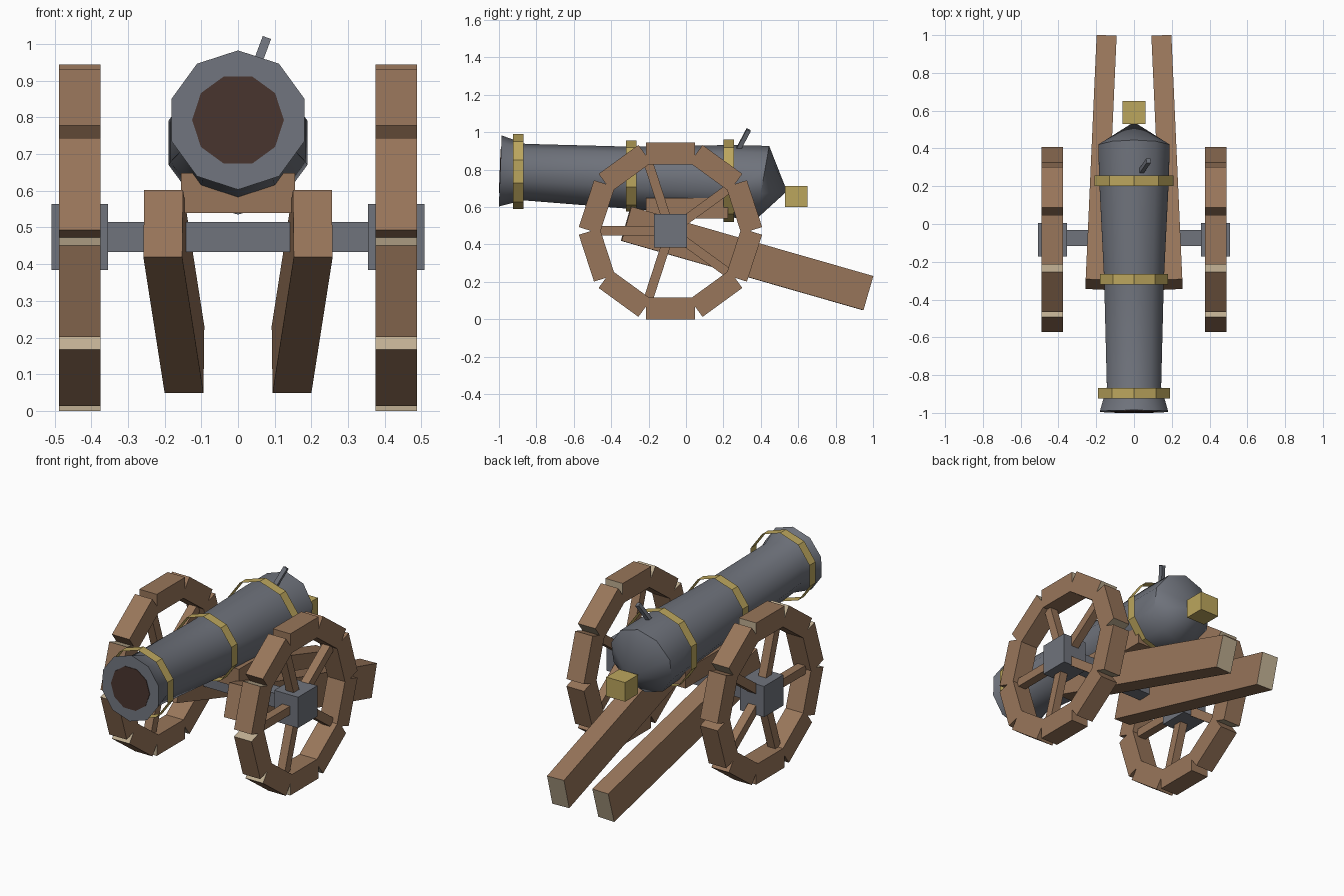
import bpy, bmesh, math
from mathutils import Vector, Matrix

if "Cube" in bpy.data.objects:
    bpy.data.objects.remove(bpy.data.objects["Cube"])


def material(name, rgb):
    m = bpy.data.materials.new(name)
    m.diffuse_color = (*rgb, 1)
    m.use_nodes = True
    m.node_tree.nodes["Principled BSDF"].inputs["Base Color"].default_value = m.diffuse_color
    return m


WOOD = material("brown wood", (0.315, 0.18, 0.103))
END = material("pale end grain", (0.53, 0.43, 0.29))
IRON = material("grey iron", (0.16, 0.172, 0.202))
GOLD = material("gold", (0.50, 0.38, 0.11))
BORE = material("dark bore", (0.064, 0.034, 0.027))


def finish(bm, name, *mats, recalc=True):
    if recalc:
        bmesh.ops.recalc_face_normals(bm, faces=bm.faces)
    me = bpy.data.meshes.new(name)
    bm.to_mesh(me)
    bm.free()
    for m in mats:
        me.materials.append(m)
    ob = bpy.data.objects.new(name, me)
    bpy.context.collection.objects.link(ob)
    return ob


def add_box(bm, centre, dims, axes=((1, 0, 0), (0, 1, 0), (0, 0, 1)), pale_end=False):
    """Box with given local axes; optionally the +local-y end gets material 1."""
    rot = Matrix([Vector(a) for a in axes]).transposed().to_4x4()
    geo = bmesh.ops.create_cube(bm, size=1)
    for v in geo["verts"]:
        v.co = Vector(centre) + rot @ Vector([c * d for c, d in zip(v.co, dims)])
    if pale_end:
        end = Vector(axes[1]).normalized()
        bm.normal_update()
        for f in {f for v in geo["verts"] for f in v.link_faces}:
            if f.normal.dot(end) > 0.9:
                f.material_index = 1


def box(name, lo, hi, mat):
    bm = bmesh.new()
    lo, hi = Vector(lo), Vector(hi)
    add_box(bm, (lo + hi) / 2, hi - lo)
    return finish(bm, name, mat)


def ring(bm, y, z, r, tilt=0.0, turn=0.5, n=10):
    """Ten-sided ring facing y; tilt leans its top backwards."""
    out = []
    for i in range(n):
        a = math.pi / 2 + 2 * math.pi * (i + turn - 0.5) / n
        s = r * math.sin(a)
        out.append(bm.verts.new((r * math.cos(a), y + s * math.sin(tilt), z + s * math.cos(tilt))))
    return out


def bridge(bm, a, b):
    for i in range(len(a)):
        j = (i + 1) % len(a)
        bm.faces.new((a[i], a[j], b[j], b[i]))


# barrel: lofted rings, closed by a pointed breech
bm = bmesh.new()
profile = [(-0.993, 0.793, 0.19, 0.04), (-0.865, 0.787, 0.151, 0.04),
           (-0.30, 0.757, 0.166, 0.04), (0.22, 0.739, 0.193, 0.06),
           (0.41, 0.731, 0.199, 0.175)]
rings = [ring(bm, *p) for p in profile]
for a, b in zip(rings, rings[1:]):
    bridge(bm, a, b)
bm.faces.new(rings[0])
tip = bm.verts.new((0, 0.54, 0.685))
for i in range(10):
    bm.faces.new((rings[-1][i], rings[-1][(i + 1) % 10], tip))
barrel = finish(bm, "barrel", IRON)
bpy.context.view_layer.objects.active = barrel
barrel.select_set(True)
bpy.ops.object.shade_smooth_by_angle(angle=math.radians(50))

# bore: dark thin plate on the muzzle
bm = bmesh.new()
a = ring(bm, -0.992, 0.793, 0.125, 0.04, 1.0)
b = ring(bm, -0.996, 0.793, 0.125, 0.04, 1.0)
bridge(bm, a, b)
bm.faces.new(a)
bm.faces.new(b)
finish(bm, "bore", BORE)

# open gold bands around the barrel
for name, y, z, r in (("muzzle_band", -0.897, 0.79, 0.2),
                      ("middle_band", -0.292, 0.765, 0.19),
                      ("breech_band", 0.228, 0.741, 0.221)):
    bm = bmesh.new()
    bridge(bm, ring(bm, y + 0.028, z, r), ring(bm, y - 0.028, z, r))
    bm.normal_update()
    f = next(iter(bm.faces))
    if f.normal.dot(f.calc_center_median() - Vector((0, y, z))) < 0:
        bmesh.ops.reverse_faces(bm, faces=bm.faces)
    finish(bm, name, GOLD, recalc=False)

# breech knob and fuse
box("breech_knob", (-0.061, 0.53, 0.60), (0.061, 0.65, 0.712), GOLD)
p, q = Vector((0.035, 0.275, 0.90)), Vector((0.077, 0.335, 1.013))
up = (q - p).normalized()
side = up.cross(Vector((0, 1, 0))).normalized()
bm = bmesh.new()
add_box(bm, (p + q) / 2, (0.024, 0.024, (q - p).length), (side, up.cross(side), up))
finish(bm, "fuse", IRON)

# axle and cradle under the barrel
box("axle", (-0.37, -0.117, 0.433), (0.37, -0.032, 0.515), IRON)
box("cradle", (-0.155, -0.213, 0.54), (0.155, 0.225, 0.648), WOOD)

# the two trail beams, closing in toward the back
for s, label in ((-1, "left"), (1, "right")):
    bm = bmesh.new()
    front, back = Vector((s * 0.204, -0.32, 0.511)), Vector((s * 0.146, 0.973, 0.14))
    along = (back - front).normalized()
    side = along.cross(Vector((0, 0, 1))).normalized()
    add_box(bm, (front + back) / 2, (0.106, (back - front).length, 0.19),
            (side, along, side.cross(along)), pale_end=True)
    finish(bm, label + "_trail", WOOD, END)

# wheels: ten rim blocks, five spokes and a square hub each
CY, CZ = -0.083, 0.4725
for s, label in ((-1, "left"), (1, "right")):
    x = s * 0.432
    bm = bmesh.new()
    for k in range(10):
        t = math.radians(90 + 36 * k)
        c, n = math.cos(t), math.sin(t)
        add_box(bm, (x, CY + 0.414 * c, CZ + 0.414 * n), (0.113, 0.263, 0.117),
                ((1, 0, 0), (0, n, -c), (0, c, n)), pale_end=True)
    finish(bm, label + "_wheel_rim", WOOD, END)
    bm = bmesh.new()
    for k in range(5):
        t = math.radians(180 + 72 * k)
        c, n = math.cos(t), math.sin(t)
        add_box(bm, (x, CY + 0.22 * c, CZ + 0.22 * n), (0.05, 0.05, 0.34),
                ((1, 0, 0), (0, n, -c), (0, c, n)))
    finish(bm, label + "_wheel_spokes", WOOD)
    box(label + "_hub", (x - 0.077, CY - 0.089, CZ - 0.089),
        (x + 0.077, CY + 0.089, CZ + 0.091), IRON)
